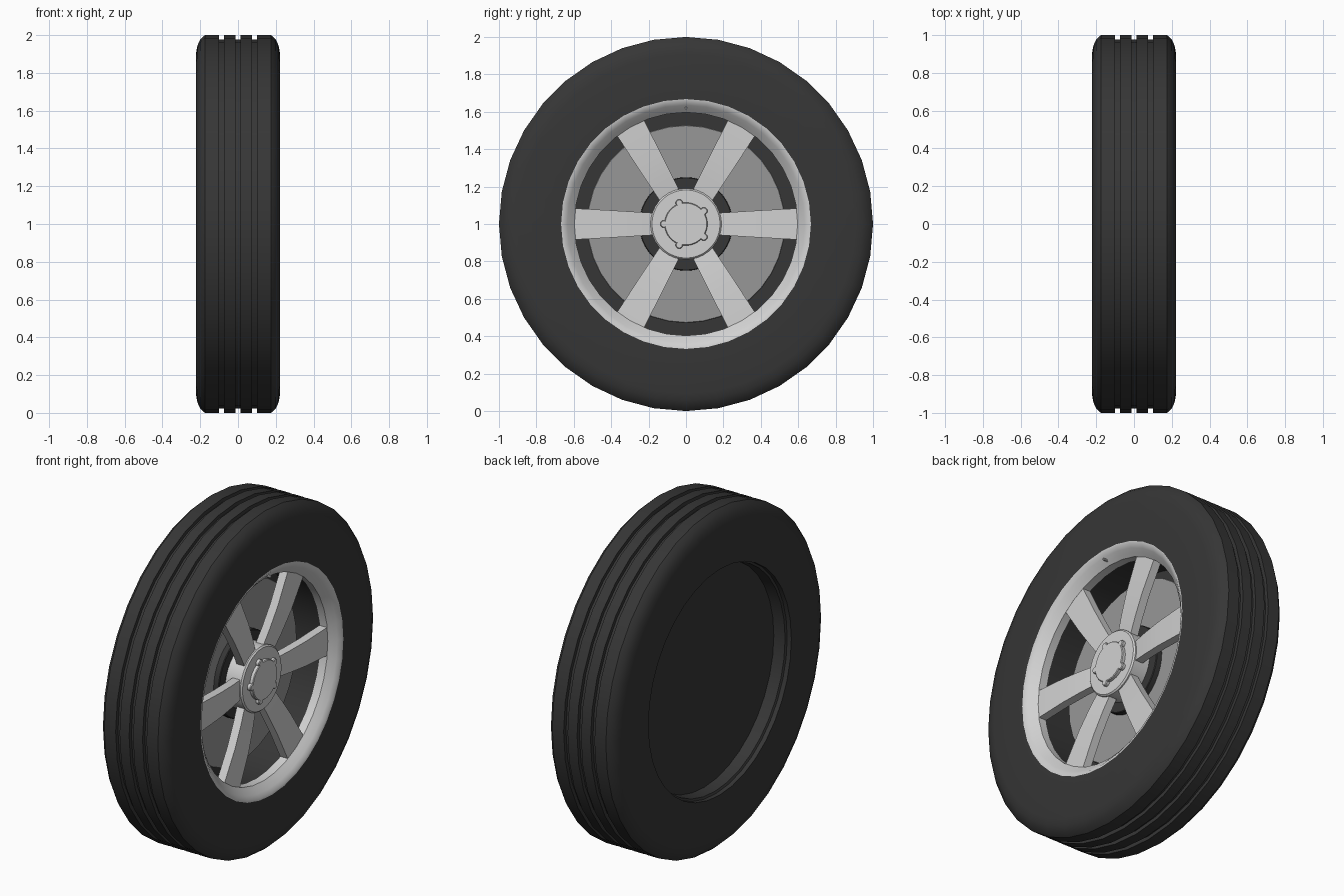
import bpy
import bmesh
from math import cos, sin, pi, radians
from mathutils import Matrix

cube = bpy.data.objects.get("Cube")
if cube:
    bpy.data.objects.remove(cube, do_unlink=True)


def material(name, value):
    m = bpy.data.materials.new(name)
    m.use_nodes = True
    colour = (value, value, value, 1)
    m.diffuse_color = colour
    m.node_tree.nodes["Principled BSDF"].inputs["Base Color"].default_value = colour
    return m


RUBBER = material("black rubber", 0.037)
ALLOY = material("light alloy", 0.64)
STEEL = material("grey steel", 0.31)
LIFT = 1.0  # height of the axle


def finish(bm, name, mat, smooth=35):
    bmesh.ops.recalc_face_normals(bm, faces=bm.faces)
    mesh = bpy.data.meshes.new(name)
    bm.to_mesh(mesh)
    bm.free()
    mesh.materials.append(mat)
    ob = bpy.data.objects.new(name, mesh)
    bpy.context.collection.objects.link(ob)
    ob.location.z = LIFT
    bpy.ops.object.select_all(action='DESELECT')
    ob.select_set(True)
    bpy.context.view_layer.objects.active = ob
    bpy.ops.object.shade_smooth_by_angle(angle=radians(smooth))
    return ob


def lathe(name, profile, mat, steps=36, closed=True, centre=(0, 0), smooth=35):
    """Revolve (x, radius) points about the axle direction."""
    bm = bmesh.new()
    rings = []
    for x, r in profile:
        if r == 0:
            rings.append([bm.verts.new((x, *centre))] * steps)
        else:
            rings.append([bm.verts.new((x, centre[0] + r * cos(2 * pi * i / steps),
                                        centre[1] + r * sin(2 * pi * i / steps)))
                          for i in range(steps)])
    pairs = list(zip(rings, rings[1:]))
    if closed:
        pairs.append((rings[-1], rings[0]))
    for a, b in pairs:
        for i in range(steps):
            j = (i + 1) % steps
            corners = list(dict.fromkeys((a[i], a[j], b[j], b[i])))
            if len(corners) > 2:
                bm.faces.new(corners)
    return finish(bm, name, mat, smooth)


def disc(name, x0, x1, r, mat, steps=36, centre=(0, 0), bevel=0.004):
    return lathe(name, [(x0, 0), (x0, r), (x1 - bevel, r), (x1, r - bevel), (x1, 0)],
                 mat, steps, False, centre)


# Tyre with three grooves around the tread
tread = []
for x in (-0.088, 0, 0.088):
    tread += [(x - 0.013, 1), (x - 0.013, 0.978), (x + 0.013, 0.978), (x + 0.013, 1)]
shoulder = [(0.175, 1), (0.198, 0.98), (0.215, 0.945), (0.222, 0.905)]
tyre = [(-x, r) for x, r in reversed(shoulder)] + tread + shoulder
tyre += [(0.222, 0.668), (0.17, 0.615), (-0.10, 0.615), (-0.12, 0.65),
         (-0.19, 0.655), (-0.195, 0.668), (-0.222, 0.668)]
lathe("tyre", tyre, RUBBER)

# Dark plate closing the back
disc("back_plate", -0.12, -0.09, 0.655, RUBBER, bevel=0.001)

# Brake disc and its dark centre
disc("brake_disc", -0.03, 0.015, 0.53, STEEL)
disc("brake_centre", -0.09, 0.05, 0.25, RUBBER)

# Dished rim ring with a valve
lathe("rim", [(0.222, 0.668), (0.22, 0.655), (0.205, 0.635), (0.187, 0.615),
              (0.17, 0.597), (0.12, 0.597), (0.12, 0.66)], ALLOY)
disc("valve", 0.17, 0.215, 0.007, ALLOY, 10, (0, 0.62), 0.002)

# Six tapered spokes that dip towards the hub
stations = [(0.16, 0.058, 0.138), (0.27, 0.065, 0.153), (0.40, 0.073, 0.165),
            (0.605, 0.084, 0.17)]  # radius, half width, front x
bm = bmesh.new()
for k in range(6):
    turn = Matrix.Rotation(k * pi / 3, 4, 'X')
    sections = []
    for r, w, x in stations:
        corners = [(x, r, -w), (x, r, w), (x - 0.05, r, w), (x - 0.05, r, -w)]
        sections.append([bm.verts.new(turn @ Matrix.Translation(c).translation)
                         for c in corners])
    for a, b in zip(sections, sections[1:]):
        for i in range(4):
            j = (i + 1) % 4
            bm.faces.new((a[i], a[j], b[j], b[i]))
    bm.faces.new(sections[0])
    bm.faces.new(sections[-1])
finish(bm, "spokes", ALLOY)

# Hub, cap and five bolts
disc("hub", 0.05, 0.157, 0.19, ALLOY, bevel=0.008)
disc("hub_cap", 0.15, 0.178, 0.115, ALLOY)
for k in range(5):
    a = pi + k * 2 * pi / 5
    disc(f"bolt_{k + 1}", 0.15, 0.178, 0.02, ALLOY, 12,
         (0.118 * cos(a), 0.118 * sin(a)))
